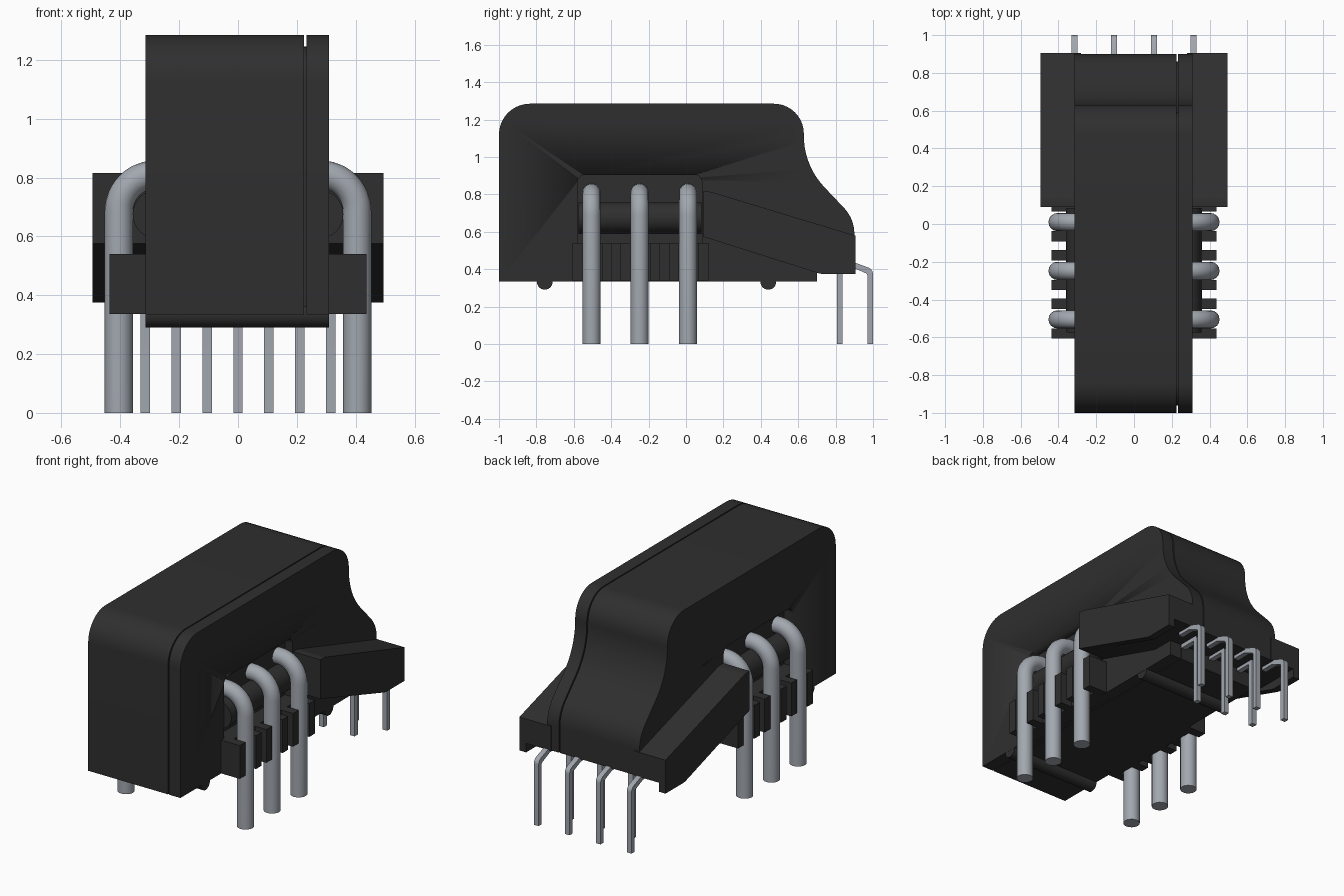
import bpy, bmesh
from math import pi, sin, cos, tan
from mathutils import Vector

cube = bpy.data.objects.get("Cube")
if cube:
    bpy.data.objects.remove(cube, do_unlink=True)


def material(name, rgb):
    m = bpy.data.materials.new(name)
    m.use_nodes = True
    m.diffuse_color = (*rgb, 1)
    bsdf = m.node_tree.nodes["Principled BSDF"]
    bsdf.inputs["Base Color"].default_value = (*rgb, 1)
    bsdf.inputs["Roughness"].default_value = 0.5
    return m


black = material("black plastic", (0.028, 0.028, 0.028))
metal = material("tinned metal", (0.36, 0.39, 0.43))


def rounded(corners, steps=10):
    """Outline from (a, b) or (a, b, radius) corners."""
    out = []
    for i, c in enumerate(corners):
        p = Vector(c[:2])
        if len(c) < 3:
            out.append(p)
            continue
        u = (Vector(corners[i - 1][:2]) - p).normalized()
        v = (Vector(corners[(i + 1) % len(corners)][:2]) - p).normalized()
        half = u.angle(v) / 2
        start, end = p + u * c[2] / tan(half), p + v * c[2] / tan(half)
        centre = p + (u + v).normalized() * c[2] / sin(half)
        a, b = start - centre, end - centre
        sweep = a.angle(b)
        for k in range(steps + 1):
            t = k / steps
            out.append(centre + (a * sin((1 - t) * sweep) + b * sin(t * sweep)) / sin(sweep))
    return out


def finish(obj, mat):
    obj.data.materials.clear()
    obj.data.materials.append(mat)
    bpy.ops.object.select_all(action="DESELECT")
    obj.select_set(True)
    bpy.context.view_layer.objects.active = obj
    bpy.ops.object.shade_smooth_by_angle(angle=pi / 6)
    return obj


def prism(name, corners, x0, x1, mat=black):
    """Extrude a (y, z) outline along x."""
    bm = bmesh.new()
    face = bm.faces.new([bm.verts.new((x0, *p)) for p in rounded(corners)])
    new = bmesh.ops.extrude_face_region(bm, geom=[face])["geom"]
    bmesh.ops.translate(bm, vec=(x1 - x0, 0, 0),
                        verts=[g for g in new if isinstance(g, bmesh.types.BMVert)])
    bmesh.ops.recalc_face_normals(bm, faces=bm.faces)
    mesh = bpy.data.meshes.new(name)
    bm.to_mesh(mesh)
    bm.free()
    obj = bpy.data.objects.new(name, mesh)
    bpy.context.collection.objects.link(obj)
    return finish(obj, mat)


def box(name, x0, x1, y0, y1, z0, z1):
    return prism(name, [(y0, z0), (y1, z0), (y1, z1), (y0, z1)], x0, x1)


def rod(name, radius, y, z, x0=None, x1=None, x=None, y1=None):
    """Cylinder along x (x0 to x1) or along y (y to y1)."""
    along_x = x is None
    length = x1 - x0 if along_x else y1 - y
    loc = ((x0 + x1) / 2, y, z) if along_x else (x, (y + y1) / 2, z)
    rot = (0, pi / 2, 0) if along_x else (pi / 2, 0, 0)
    bpy.ops.mesh.primitive_cylinder_add(vertices=32, radius=radius, depth=length,
                                        location=loc, rotation=rot)
    obj = bpy.context.object
    obj.name = name
    return finish(obj, black)


# Housing: main shell and side cover, parted by a narrow groove
shell = [(-1, 0.335), (-1, 1.285, 0.165), (0.63, 1.285, 0.16), (0.63, 0.955, 0.4),
         (0.9, 0.67, 0.2), (0.9, 0.43), (0.7, 0.43), (0.7, 0.335)]
core = [(-0.96, 0.36), (-0.96, 1.245, 0.125), (0.59, 1.245, 0.12), (0.59, 0.935, 0.4),
        (0.86, 0.65, 0.2), (0.86, 0.45), (0.68, 0.45), (0.68, 0.36)]
main = prism("main_housing", shell, -0.315, 0.225)
cover = prism("side_cover", shell, 0.232, 0.31)
prism("groove_core", core, 0.2, 0.25)

# Rounded pockets in both sides for the windings
pocket = [(-0.58, 0.3), (-0.58, 0.905, 0.04), (0.085, 0.905, 0.04), (0.085, 0.3)]
for body, side in ((main, -1), (cover, 1)):
    x0, x1 = sorted((side * 0.258, side * 0.4))
    cutter = prism("pocket_cutter", pocket, x0, x1)
    cutter.hide_render = True
    cutter.hide_set(True)
    mod = body.modifiers.new("pocket", "BOOLEAN")
    mod.operation = "DIFFERENCE"
    mod.object = cutter
    mod.solver = "EXACT"
    bpy.context.view_layer.objects.active = body
    bpy.ops.object.modifier_apply(modifier=mod.name)
    bpy.data.objects.remove(cutter, do_unlink=True)

# Standoff ridges under the housing
for y in (-0.755, 0.44):
    rod("standoff_ridge", 0.042, y, 0.333, x0=-0.314, x1=0.309)

# Sloping side wings, hollow behind the outer wall at the rear
wing_wall = [(0.09, 0.575), (0.09, 0.815), (0.13, 0.815, 0.1), (0.905, 0.58),
             (0.905, 0.375), (0.72, 0.375, 0.1)]
wing_fill = [(0.09, 0.575), (0.09, 0.815), (0.13, 0.815, 0.1), (0.905, 0.58),
             (0.905, 0.43), (0.56, 0.43)]
wire_y = (-0.505, -0.248, 0.01)
for side, label in ((1, "left"), (-1, "right")):
    def span(a, b):
        return sorted((side * a, side * b))

    prism(label + "_wing_wall", wing_wall, *span(0.45, 0.495))
    prism(label + "_wing_fill", wing_fill, *span(0.28, 0.45))

    # Winding core and comb that separates the wires
    rod(label + "_winding_core", 0.083, -0.575, 0.675, x=side * 0.275, y1=0.084)
    box(label + "_comb_base", *span(0.24, 0.36), -0.58, 0.1, 0.336, 0.54)
    for y in wire_y:
        for centre in (y - 0.075, y + 0.083):
            box(label + "_comb_fin", *span(0.24, 0.437),
                centre - 0.027, centre + 0.027, 0.336, 0.54)

    # Thick wires bent over the core
    for y in wire_y:
        path = [(0.405, 0), (0.405, 0.685)]
        path += [(0.28 + 0.125 * cos(a * pi / 24), 0.685 + 0.125 * sin(a * pi / 24))
                 for a in range(1, 13)]
        path.append((0.24, 0.81))
        curve = bpy.data.curves.new(label + "_wire", "CURVE")
        curve.dimensions = "3D"
        curve.bevel_depth = 0.048
        curve.bevel_resolution = 6
        curve.use_fill_caps = True
        spline = curve.splines.new("POLY")
        spline.points.add(len(path) - 1)
        for point, (x, z) in zip(spline.points, path):
            point.co = (side * x, y, z, 1)
        wire = bpy.data.objects.new(label + "_wire", curve)
        bpy.context.collection.objects.link(wire)
        bpy.ops.object.select_all(action="DESELECT")
        wire.select_set(True)
        bpy.context.view_layer.objects.active = wire
        bpy.ops.object.convert(target="MESH")
        finish(bpy.context.object, metal)

# Two staggered rows of thin signal pins
rear_pin = [(0.8, 0.41), (0.8, 0.44), (0.89, 0.44), (1, 0.4, 0.04), (1, 0),
            (0.97, 0), (0.97, 0.375, 0.015), (0.89, 0.41)]
inner_pin = [(0.7, 0.41), (0.7, 0.44), (0.838, 0.44, 0.03), (0.838, 0),
             (0.806, 0), (0.806, 0.41)]
for i in range(7):
    x = (i - 3) * 0.105
    if i % 2 == 0:
        prism("rear_pin", rear_pin, x - 0.016, x + 0.016, metal)
    else:
        prism("inner_pin", inner_pin, x - 0.016, x + 0.016, metal)
